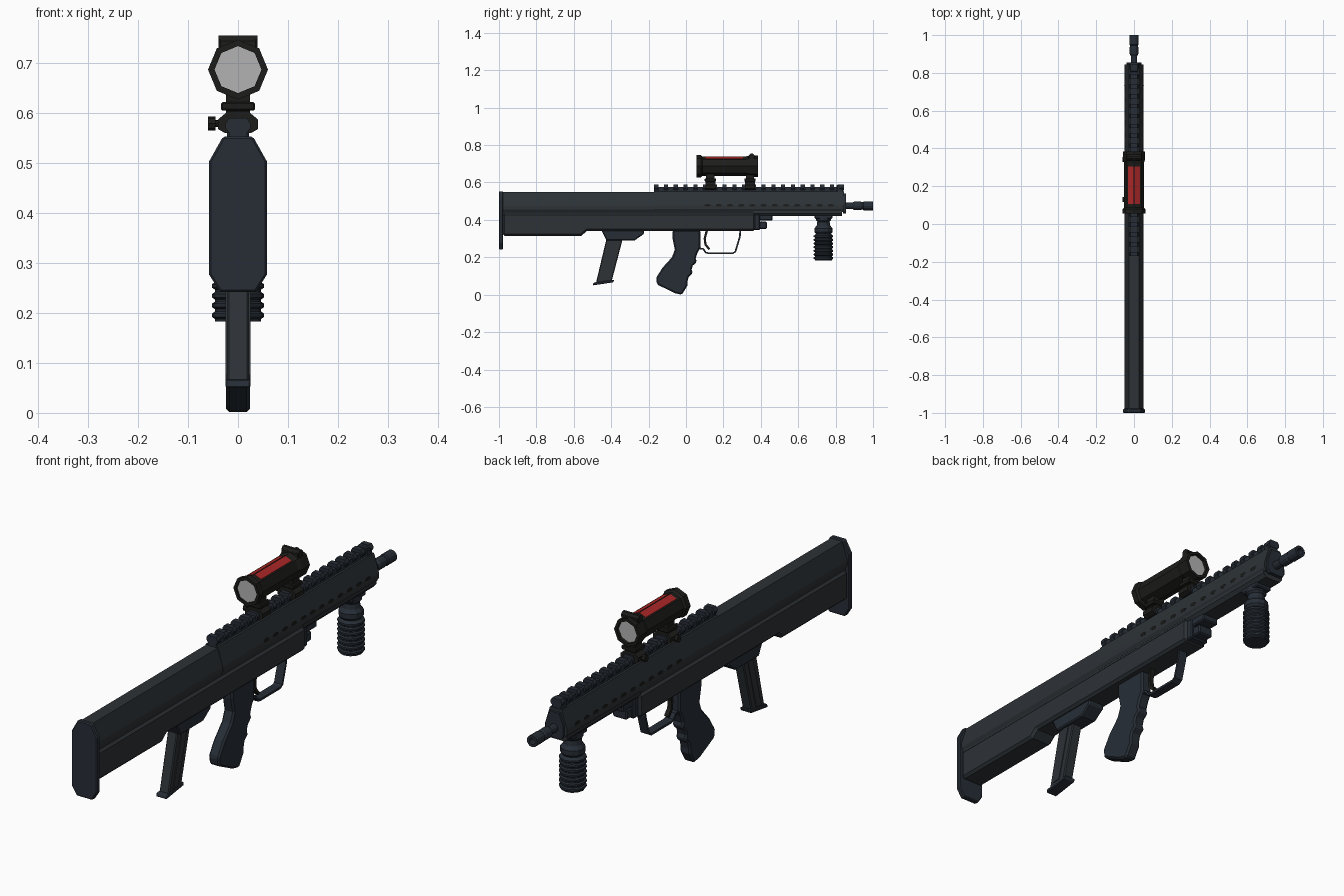
import bpy, bmesh, math
from mathutils import Vector

def mat(name, c):
    m = bpy.data.materials.new(name)
    m.diffuse_color = (*c, 1)
    return m

DARK = mat("dark_body", (0.026, 0.032, 0.037))
BLUE = mat("blue_black", (0.020, 0.027, 0.037))
BLACK = mat("black", (0.012, 0.012, 0.011))
RED = mat("red", (0.40, 0.02, 0.02))
GLASS = mat("glass", (0.45, 0.45, 0.45))

def finish(name, bm, m, bevel=0):
    bmesh.ops.recalc_face_normals(bm, faces=bm.faces)
    me = bpy.data.meshes.new(name)
    bm.to_mesh(me)
    bm.free()
    me.materials.append(m)
    ob = bpy.data.objects.new(name, me)
    bpy.context.collection.objects.link(ob)
    if bevel:
        b = ob.modifiers.new("bevel", 'BEVEL')
        b.width, b.segments, b.limit_method = bevel, 1, 'ANGLE'
        b.angle_limit = math.radians(40)
    return ob

def extrude(bm, pts, vec):
    f = bm.faces.new([bm.verts.new(p) for p in pts])
    r = bmesh.ops.extrude_face_region(bm, geom=[f])
    vs = [v for v in r['geom'] if isinstance(v, bmesh.types.BMVert)]
    bmesh.ops.translate(bm, verts=vs, vec=vec)

def side(name, yz, hw, m, bevel=0, x=0):
    """Side silhouette extruded across x."""
    bm = bmesh.new()
    extrude(bm, [(x - hw, y, z) for y, z in yz], (2 * hw, 0, 0))
    return finish(name, bm, m, bevel)

def section(name, half, y0, y1, m, bevel=0):
    """Half cross-section (x, z), mirrored and extruded along y."""
    bm = bmesh.new()
    pts = half + [(-x, z) for x, z in reversed(half)]
    extrude(bm, [(x, y0, z) for x, z in pts], (0, y1 - y0, 0))
    return finish(name, bm, m, bevel)

def add_box(bm, x0, x1, y0, y1, z0, z1):
    extrude(bm, [(x0, y0, z0), (x1, y0, z0), (x1, y1, z0), (x0, y1, z0)], (0, 0, z1 - z0))

def box(name, x0, x1, y0, y1, z0, z1, m, bevel=0):
    bm = bmesh.new()
    add_box(bm, x0, x1, y0, y1, z0, z1)
    return finish(name, bm, m, bevel)

def lathe(name, prof, origin, axis, m, n=12, phase=0):
    """Profile of (radius, distance) turned around an axis."""
    bm = bmesh.new()
    a = Vector(axis)
    u = Vector((0, 1, 0)) if axis[0] else Vector((1, 0, 0))
    w = a.cross(u)
    rings = []
    for r, t in prof:
        rings.append([bm.verts.new(Vector(origin) + a * t + r * (
            u * math.cos(phase + 2 * math.pi * i / n) + w * math.sin(phase + 2 * math.pi * i / n)))
            for i in range(n)])
    for p, q in zip(rings, rings[1:]):
        for i in range(n):
            bm.faces.new((p[i], p[(i + 1) % n], q[(i + 1) % n], q[i]))
    bm.faces.new(rings[0])
    bm.faces.new(rings[-1])
    return finish(name, bm, m)

# Stock, receiver and handguard
section("butt_plate", [(0.03, 0.553), (0.058, 0.503), (0.058, 0.277), (0.036, 0.242)],
        -1.0, -0.978, BLUE, 0.004)
section("upper_receiver", [(0.026, 0.548), (0.049, 0.475), (0.049, 0.456), (0.041, 0.442), (0.041, 0.43)],
        -0.98, 0.80, DARK)
section("upper_front_shell", [(0.027, 0.552), (0.050, 0.477), (0.050, 0.457), (0.042, 0.443)],
        -0.17, 0.845, DARK)
section("handguard_lower", [(0.046, 0.447), (0.046, 0.435), (0.034, 0.42)], 0.36, 0.835, DARK)
section("front_cap", [(0.022, 0.54), (0.040, 0.49), (0.040, 0.45), (0.03, 0.435)], 0.84, 0.855, BLUE)
side("lower_receiver", [(-0.98, 0.437), (-0.98, 0.315), (-0.56, 0.315), (-0.53, 0.34),
     (0.37, 0.34), (0.37, 0.437)], 0.05, DARK, 0.01)
side("receiver_nose", [(0.36, 0.43), (0.36, 0.345), (0.395, 0.345), (0.395, 0.43)], 0.04, BLUE, 0.005)
box("takedown_block", -0.032, 0.032, 0.39, 0.432, 0.352, 0.392, BLUE, 0.005)
box("bracket_block", -0.036, 0.036, 0.39, 0.462, 0.396, 0.43, BLUE, 0.005)

# Vent slots along both sides
bm = bmesh.new()
for s in (-1, 1):
    for i in range(12):
        y = 0.115 + i * 0.06
        pts = [(y + 0.018 * math.cos(k * math.pi / 4), 0.478 + 0.007 * math.sin(k * math.pi / 4))
               for k in range(8)]
        extrude(bm, [(s * 0.044, a, b) for a, b in pts], (s * 0.0068, 0, 0))
finish("vent_slots", bm, BLACK)

# Top rail with teeth
bm = bmesh.new()
add_box(bm, -0.018, 0.018, -0.17, 0.842, 0.545, 0.576)
for i in range(20):
    y = -0.17 + i * 0.0522
    extrude(bm, [(x, y, z) for x, z in ((-0.018, 0.560), (-0.025, 0.570), (-0.025, 0.579), (-0.018, 0.59),
            (0.018, 0.59), (0.025, 0.579), (0.025, 0.570), (0.018, 0.560))], (0, 0.022, 0))
finish("top_rail", bm, BLUE)
box("rail_front_stop", -0.022, 0.022, 0.805, 0.842, 0.545, 0.588, BLUE, 0.004)

# Barrel and muzzle
lathe("barrel", [(0.017, 0), (0.017, 0.09), (0.023, 0.10), (0.023, 0.135), (0.020, 0.14), (0.020, 0.146),
      (0.024, 0.15), (0.024, 0.20), (0.013, 0.20), (0.013, 0.16)], (0, 0.80, 0.475), (0, 1, 0), BLUE)

# Fore grip, ribbed
prof = [(0.040, 0), (0.040, 0.022), (0.033, 0.03), (0.036, 0.05), (0.048, 0.065), (0.048, 0.085), (0.040, 0.095)]
for i in range(7):
    z = 0.10 + i * 0.0195
    prof += [(0.046, z), (0.052, z + 0.004), (0.052, z + 0.011), (0.046, z + 0.015)]
prof += [(0.046, 0.237)]
lathe("fore_grip", prof, (0, 0.735, 0.42), (0, 0, -1), BLUE, 12)
box("fore_grip_mount", -0.036, 0.036, 0.688, 0.782, 0.405, 0.432, BLUE, 0.005)

# Pistol grip with finger waves
side("pistol_grip", [(-0.072, 0.345), (0.077, 0.345), (0.077, 0.25), (0.062, 0.225), (0.052, 0.195),
     (0.058, 0.175), (0.036, 0.155), (0.030, 0.135), (0.036, 0.115), (0.014, 0.095), (0.008, 0.07),
     (0.008, 0.05), (-0.022, 0.0), (-0.06, 0.008), (-0.155, 0.055), (-0.16, 0.09), (-0.125, 0.145),
     (-0.075, 0.20), (-0.060, 0.24), (-0.072, 0.30)], 0.024, BLUE, 0.007)

# Magazine well, magazine and floor plate
side("magazine_well", [(-0.455, 0.35), (-0.425, 0.29), (-0.275, 0.29), (-0.225, 0.325), (-0.225, 0.35)],
     0.036, BLUE, 0.005)
side("magazine", [(-0.425, 0.30), (-0.338, 0.30), (-0.398, 0.07), (-0.482, 0.06)], 0.022, DARK, 0.004)
side("magazine_side_rib", [(-0.398, 0.295), (-0.365, 0.295), (-0.422, 0.08), (-0.455, 0.076)], 0.025, DARK)
side("magazine_floor", [(-0.494, 0.065), (-0.384, 0.080), (-0.388, 0.066), (-0.499, 0.050)], 0.025, BLUE, 0.003)

# Trigger guard: offset strip along a path
def strip(name, path, t, hw, m):
    outer, inner = [], []
    for i, p in enumerate(path):
        a, b = Vector(path[max(i - 1, 0)]), Vector(path[min(i + 1, len(path) - 1)])
        d = (b - a).normalized()
        nrm = Vector((-d.y, d.x)) * t / 2
        outer.append(Vector(p) + nrm)
        inner.append(Vector(p) - nrm)
    return side(name, outer + inner[::-1], hw, m)

strip("trigger_guard", [(0.07, 0.248), (0.092, 0.245), (0.105, 0.226), (0.12, 0.222), (0.25, 0.222),
      (0.264, 0.230), (0.288, 0.31), (0.29, 0.345)], 0.009, 0.018, BLUE)
strip("trigger", [(0.112, 0.345), (0.100, 0.30), (0.104, 0.268), (0.125, 0.243)], 0.012, 0.009, BLACK)

# Scope mounts with clamp and knob
for i, y in enumerate((0.13, 0.342)):
    section(f"mount_clamp_{i}", [(0.02, 0.604), (0.04, 0.587), (0.04, 0.568), (0.026, 0.56)],
            y - 0.027, y + 0.027, BLACK)
    box(f"mount_plate_{i}", -0.034, 0.034, y - 0.03, y + 0.03, 0.605, 0.622, BLACK, 0.003)
    box(f"mount_post_{i}", -0.024, 0.024, y - 0.022, y + 0.022, 0.59, 0.66, BLACK)
    lathe(f"mount_knob_{i}", [(0.007, 0), (0.007, 0.012), (0.014, 0.012), (0.014, 0.027)],
          (-0.033, y, 0.579), (-1, 0, 0), BLACK, 8)

# Octagonal scope tube with recessed ends
lathe("scope_tube", [(0.047, 0.012), (0.047, 0), (0.060, 0), (0.060, 0.024), (0.052, 0.032), (0.052, 0.265),
      (0.058, 0.285), (0.058, 0.33), (0.046, 0.33), (0.046, 0.31)], (0, 0.055, 0.687), (0, 1, 0), BLACK, 8)
lathe("rear_lens", [(0.0475, 0), (0.0475, 0.004)], (0, 0.062, 0.687), (0, 1, 0), GLASS, 8)
lathe("front_lens", [(0.0465, 0), (0.0465, 0.004)], (0, 0.368, 0.687), (0, 1, 0), GLASS, 8)
box("scope_top_block", -0.039, 0.039, 0.335, 0.368, 0.715, 0.748, BLACK, 0.004)
lathe("scope_top_dial", [(0.015, 0), (0.015, 0.078)], (-0.039, 0.352, 0.741), (1, 0, 0), BLACK, 8, math.pi / 8)

# Red light strips on the two upper scope faces
for s, side_name in ((-1, "left"), (1, "right")):
    bm = bmesh.new()
    extrude(bm, [(s * x, 0.105, z) for x, z in ((0.003, 0.739), (0.031, 0.7275), (0.031, 0.722), (0.003, 0.734))],
            (0, 0.2, 0))
    finish(f"light_strip_{side_name}", bm, RED)
